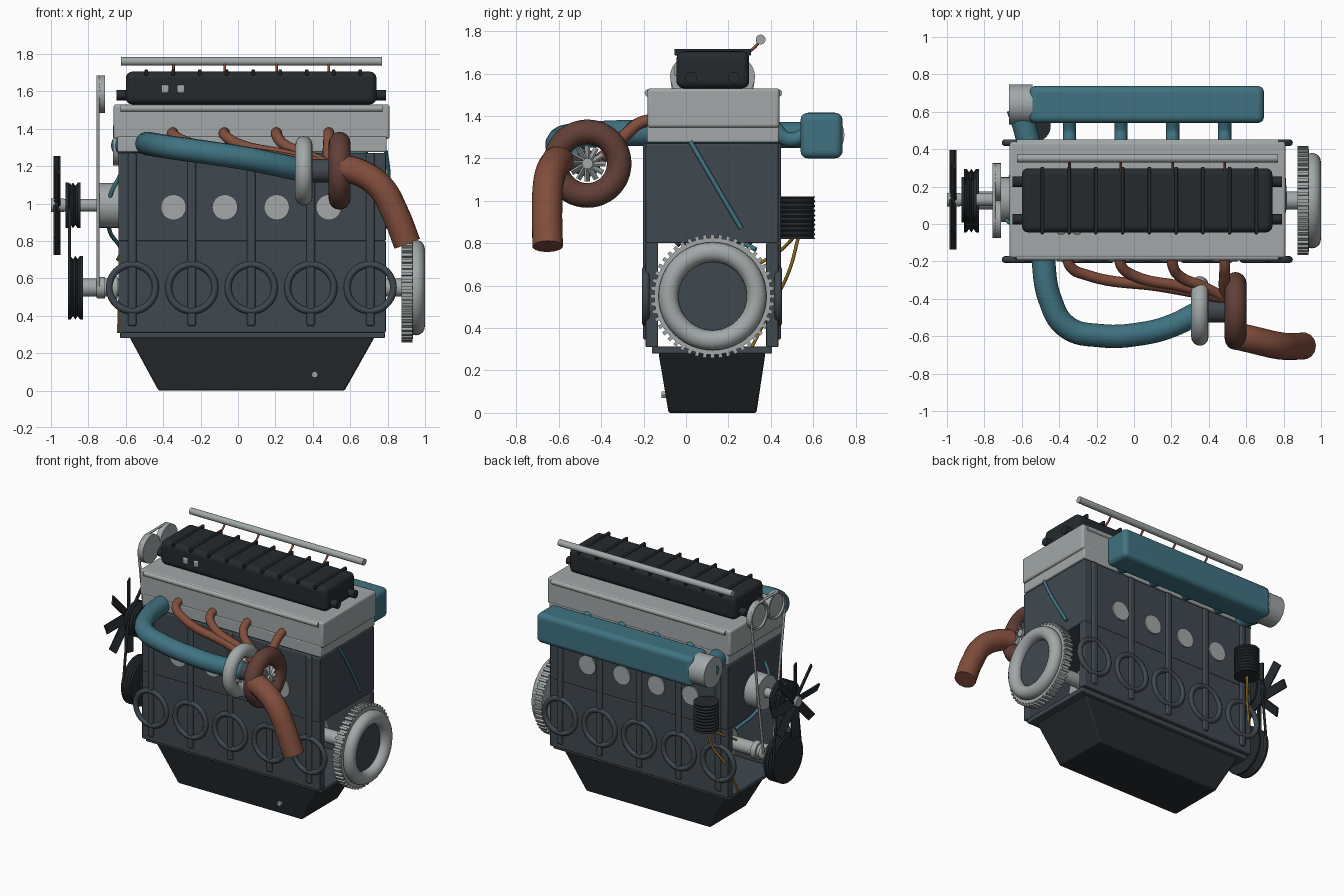
import bpy, bmesh
from math import pi, sin, cos, radians
from mathutils import Vector, Matrix

if "Cube" in bpy.data.objects:
    bpy.data.objects.remove(bpy.data.objects["Cube"])

def mat(name, c):
    m = bpy.data.materials.new(name)
    m.diffuse_color = (*c, 1)
    m.use_nodes = True
    m.node_tree.nodes["Principled BSDF"].inputs["Base Color"].default_value = m.diffuse_color
    return m

IRON = mat("iron", (.05, .065, .078))
BLACK = mat("black", (.018, .023, .027))
STEEL = mat("steel", (.36, .39, .39))
TEAL = mat("teal", (.05, .17, .22))
COPPER = mat("copper", (.22, .075, .045))
RUST = mat("rust", (.12, .05, .038))
BRASS = mat("brass", (.3, .16, .02))
CY, CZ = .125, .55                      # crank axis
CYL = [-.345, -.07, .207, .485]         # cylinder positions
RIB = [-.565 + .318 * i for i in range(5)]
ROT = {'x': Matrix.Rotation(pi / 2, 4, 'Y'), 'y': Matrix.Rotation(pi / 2, 4, 'X'), 'z': Matrix()}

def finish(name, bm, m, bevel=0, seg=3):
    bmesh.ops.recalc_face_normals(bm, faces=bm.faces)
    me = bpy.data.meshes.new(name)
    bm.to_mesh(me)
    bm.free()
    o = bpy.data.objects.new(name, me)
    bpy.context.collection.objects.link(o)
    me.materials.append(m)
    if bevel:
        b = o.modifiers.new("bevel", 'BEVEL')
        b.width, b.segments, b.limit_method = bevel, seg, 'ANGLE'
    bpy.ops.object.select_all(action='DESELECT')
    o.select_set(True)
    bpy.context.view_layer.objects.active = o
    bpy.ops.object.shade_smooth_by_angle(angle=radians(35))
    return o

def box(name, x, y, z, m, bevel=.006, seg=3, taper=None):
    """Box from ranges; taper gives the x and y ranges of the bottom."""
    bm = bmesh.new()
    bmesh.ops.create_cube(bm, size=1)
    for v in bm.verts:
        rx, ry = taper if taper and v.co.z < 0 else (x, y)
        v.co = (rx[v.co.x > 0], ry[v.co.y > 0], z[v.co.z > 0])
    return finish(name, bm, m, bevel, seg)

def lathe(name, axis, c, prof, m, n=40, closed=False):
    """Spin (radius, offset) points around an axis through c."""
    bm = bmesh.new()
    vs = [bm.verts.new((r, 0, h)) for r, h in prof]
    es = [bm.edges.new(p) for p in zip(vs, vs[1:] + vs[:1] if closed else vs[1:])]
    bmesh.ops.spin(bm, geom=vs + es, axis=(0, 0, 1), cent=(0, 0, 0), angle=2 * pi, steps=n, use_merge=True)
    bmesh.ops.remove_doubles(bm, verts=bm.verts, dist=1e-5)
    bm.transform(Matrix.Translation(c) @ ROT[axis])
    return finish(name, bm, m)

def cyl(name, axis, c, r, length, m, n=32):
    h = length / 2
    return lathe(name, axis, c, [(0, -h), (r, -h), (r, h), (0, h)], m, n)

def torus(name, axis, c, R, r, m, n=48):
    return lathe(name, axis, c, [(R + r * cos(a * pi / 8), r * sin(a * pi / 8)) for a in range(16)], m, n, True)

def tube(name, pts, r, m):
    cu = bpy.data.curves.new(name, 'CURVE')
    cu.dimensions, cu.bevel_depth, cu.bevel_resolution, cu.use_fill_caps = '3D', r, 5, True
    s = cu.splines.new('BEZIER')
    s.resolution_u = 8
    s.bezier_points.add(len(pts) - 1)
    for b, p in zip(s.bezier_points, pts):
        b.co, b.handle_left_type, b.handle_right_type = p, 'AUTO', 'AUTO'
    o = bpy.data.objects.new(name, cu)
    bpy.context.collection.objects.link(o)
    cu.materials.append(m)
    bpy.ops.object.select_all(action='DESELECT')
    o.select_set(True)
    bpy.context.view_layer.objects.active = o
    bpy.ops.object.convert(target='MESH')
    bpy.ops.object.shade_smooth_by_angle(angle=radians(40))

def blades(name, c, n, r0, r1, size, twist, m):
    """Radial boxes about the x axis: fan blades, gear teeth."""
    bm = bmesh.new()
    for i in range(n):
        M = (Matrix.Translation(c) @ Matrix.Rotation(2 * pi * i / n, 4, 'X')
             @ Matrix.Translation((0, 0, (r0 + r1) / 2)) @ Matrix.Rotation(twist, 4, 'Z')
             @ Matrix.Diagonal((size[0], size[1], r1 - r0, 1)))
        bmesh.ops.create_cube(bm, size=1, matrix=M)
    return finish(name, bm, m)

def belt(name, x, w, circles, m):
    """Thin band wrapped around circles (y, z, radius)."""
    bm = bmesh.new()
    for y, z, r in circles:
        for i in range(32):
            bm.verts.new((x, y + r * cos(i * pi / 16), z + r * sin(i * pi / 16)))
    cy, cz = circles[0][:2]
    pts = sorted((v.co.y, v.co.z) for v in bm.verts)
    bm.clear()
    def half(ps):
        h = []
        for p in ps:
            while len(h) > 1 and (h[-1][0] - h[-2][0]) * (p[1] - h[-2][1]) <= (h[-1][1] - h[-2][1]) * (p[0] - h[-2][0]):
                h.pop()
            h.append(p)
        return h[:-1]
    hull = half(pts) + half(pts[::-1])
    vs = [[bm.verts.new((x + dx, *p)) for p in hull] for dx in (-w / 2, w / 2)]
    for i in range(len(hull)):
        j = (i + 1) % len(hull)
        bm.faces.new((vs[0][i], vs[0][j], vs[1][j], vs[1][i]))
    finish(name, bm, m).modifiers.new("thick", 'SOLIDIFY').thickness = .008

# Block with open crankcase skirts, and sump
box("block", (-.64, .79), (-.19, .435), (.8, 1.27), IRON)
for n, y in (("front", (-.19, -.132)), ("back", (.378, .435))):
    box(n + "_skirt", (-.64, .79), y, (.31, .801), IRON)
box("sump_flange", (-.63, .785), (-.16, .405), (.28, .312), IRON)
box("sump", (-.58, .73), (-.13, .375), (0, .285), BLACK, .01, taper=((-.425, .57), (-.082, .332)))
cyl("drain_plug", 'y', (.41, -.1, .085), .018, .03, STEEL, 6)

# Side ribs, bearing rings and core plugs on both sides
for n, y in (("front", -.19), ("back", .435)):
    for x in RIB:
        box(n + "_rib", (x - .022, x + .022), (y - .013, y + .013), (.345, 1.27), IRON, .011)
        torus(n + "_bearing_ring", 'y', (x, y, CZ), .124, .018, IRON)
    for x in CYL:
        cyl(n + "_core_plug", 'y', (x, y, .98), .068, .02, STEEL)

# Head and valve cover
box("head_lower", (-.645, .795), (-.185, .438), (1.275, 1.36), STEEL, .008)
box("head", (-.665, .81), (-.182, .44), (1.345, 1.53), STEEL, .014)
for y in (-.177, .435):
    cyl("head_rail", 'x', (.073, y, 1.508), .018, 1.4, STEEL, 16)
box("valve_cover", (-.6, .74), (-.045, .298), (1.53, 1.705), BLACK, .035, 5)
for i in range(9):
    x = -.49 + i * .143
    box("cover_rib", (x - .009, x + .009), (-.055, .306), (1.685, 1.716), BLACK, .005)
for x in (-.39, -.305):
    box("cover_cap", (x - .02, x + .02), (-.055, -.03), (1.59, 1.635), STEEL, .008)
for y in (.025, .225):
    cyl("camshaft", 'x', (.07, y, 1.58), .028, 1.44, BLACK, 20)
    lathe("cam_gear", 'x', (-.732, y, 1.585), [(0, -.008), (.08, -.008), (.085, -.02), (.1, -.02), (.1, .02), (0, .02)], STEEL)

# Fuel rail and injector lines
cyl("fuel_rail", 'x', (.073, .352, 1.76), .023, 1.395, STEEL)
for x in CYL:
    tube("injector_line", [(x, .35, 1.755), (x, .32, 1.72), (x, .26, 1.68)], .007, COPPER)

# Crankshaft, pulley, belts
cyl("crankshaft", 'x', (.02, CY, CZ), .048, 1.72, STEEL)
for i, x in enumerate(CYL):
    s = .06 if i in (0, 3) else -.06
    cyl("crank_pin", 'x', (x, CY, CZ + s), .045, .15, STEEL)
    for d in (-.06, .06):
        cyl("crank_web", 'x', (x + d, CY, CZ - s / 2), .12, .035, STEEL)
for x, r in ((-.73, .057), (-.665, .062)):
    cyl("crank_gear", 'x', (x, CY, CZ), r, .04, STEEL)
groove = lambda r: [(0, -.04), (r, -.04), (r, -.025), (r - .018, -.012), (r, 0), (r - .018, .013), (r, .025), (r, .04), (0, .04)]
lathe("crank_pulley", 'x', (-.87, CY, CZ), groove(.17), BLACK)
belt("timing_belt", -.748, .016, [(.025, 1.585, .1), (.225, 1.585, .1), (CY, CZ, .055)], STEEL)
belt("fan_belt", -.9, .016, [(.13, .995, .112), (CY, CZ, .165)], BLACK)

# Water pump and fan
cyl("water_pump", 'x', (-.69, .13, .99), .12, .1, STEEL)
cyl("pump_shaft", 'x', (-.84, .13, .99), .034, .22, STEEL)
lathe("pump_pulley", 'x', (-.882, .13, .99), groove(.122), BLACK)
cyl("fan_hub", 'x', (-.965, .13, .99), .036, .07, STEEL)
blades("fan", (-.968, .13, .99), 8, .02, .265, (.012, .062), radians(24), BLACK)

# Flywheel with ring gear and clutch ring
lathe("flywheel", 'x', (.903, CY, CZ), [(0, -.03), (.275, -.03), (.275, .032), (0, .032)], STEEL, 64)
blades("ring_gear_teeth", (.903, CY, CZ), 48, .27, .292, (.06, .018), 0, STEEL)
torus("clutch_ring", 'x', (.952, CY, CZ), .208, .047, STEEL)
cyl("clutch_disc", 'x', (.935, CY, CZ), .2, .014, IRON)

# Oil filter and oil lines
lathe("oil_filter", 'z', (-.53, .525, .92), [(0, -.1)] + [(.085 - .008 * (i % 2), -.1 + i * .2 / 18) for i in range(19)] + [(0, .1)], BLACK)
tube("oil_drain_line", [(-.53, .53, .83), (-.56, .49, .68), (-.62, .43, .55), (-.64, .31, .31)], .008, BRASS)
tube("oil_feed_line", [(-.53, .51, .83), (-.6, .45, .77), (-.645, .34, .7)], .008, BRASS)

# Coolant hoses on both ends
tube("rear_coolant_hose", [(.79, .02, 1.28), (.805, .09, 1.16), (.8, .26, .87)], .011, TEAL)
tube("front_coolant_hose", [(-.63, .0, 1.15), (-.68, .02, 1.05), (-.69, .15, .87), (-.63, .33, .77)], .011, TEAL)

# Intake plenum, runners, throttle
box("intake_plenum", (-.56, .695), (.54, .738), (1.2, 1.415), TEAL, .035, 5)
cyl("throttle_body", 'x', (-.605, .64, 1.31), .107, .125, STEEL)
for x in CYL:
    tube("intake_runner", [(x, .41, 1.35), (x, .48, 1.29), (x, .57, 1.31)], .035, TEAL)
tube("charge_pipe", [(-.62, .62, 1.31), (-.58, .5, 1.31), (-.5, .1, 1.32), (-.485, -.19, 1.32), (-.45, -.4, 1.315),
                     (-.36, -.55, 1.3), (-.18, -.597, 1.275), (.05, -.585, 1.24), (.2, -.545, 1.21), (.36, -.465, 1.175)], .063, TEAL)

# Exhaust runners
for x in CYL:
    k = .48 - x
    tube("exhaust_runner", [(x, -.15, 1.385), (x, -.22, 1.365), (x + k * .12, -.275, 1.32),
                            (x + k * .6, -.335, 1.26), (.5, -.4, 1.2)], .029, COPPER)

# Turbocharger and downpipe
T = (-.465, 1.175)
torus("compressor_housing", 'x', (.352, *T), .14, .046, STEEL)
cyl("turbo_core", 'x', (.45, *T), .062, .2, IRON)
torus("turbine_housing", 'x', (.543, *T), .15, .058, RUST)
for n, x in (("compressor", .345), ("turbine", .56)):
    blades(n + "_wheel", (x, *T), 12, .02, .085, (.035, .009), radians(30), STEEL)
    cyl(n + "_nut", 'x', (x, *T), .026, .06, STEEL, 16)
tube("downpipe", [(.555, -.6, 1.19), (.64, -.62, 1.17), (.76, -.648, 1.09), (.84, -.655, .95), (.905, -.652, .785)], .073, COPPER)
